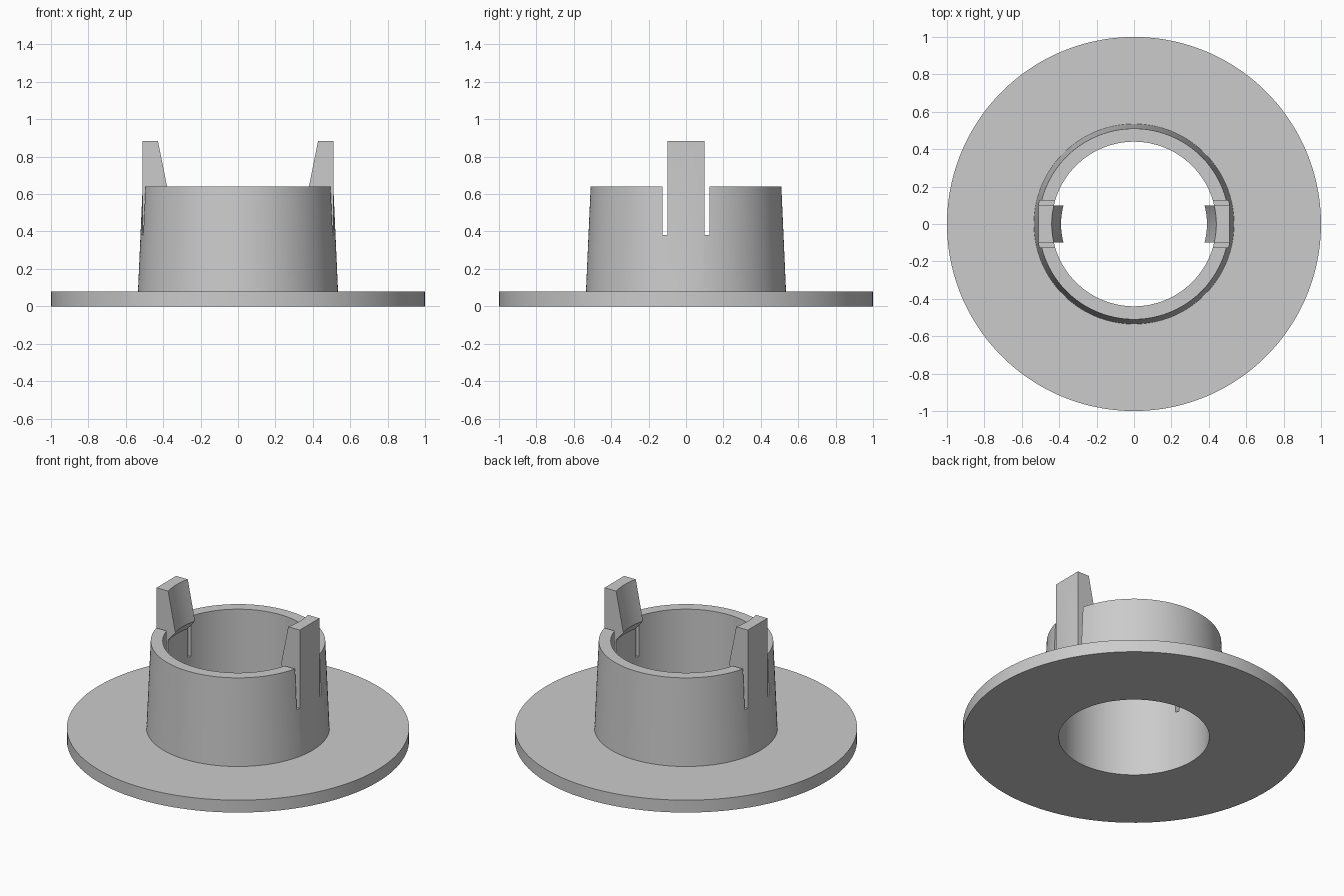
import bpy, bmesh, math
from mathutils import Matrix

SEGMENTS = 128
HOLE, TAB_HALF, SLOT_OUT, SLOT_FLOOR = 0.44, 0.10, 0.125, 0.38

cube = bpy.data.objects.get("Cube")
if cube:
    bpy.data.objects.remove(cube)

grey = bpy.data.materials.new("plain_grey")
grey.use_nodes = True
colour = (0.6, 0.6, 0.6, 1)
grey.diffuse_color = colour
grey.node_tree.nodes["Principled BSDF"].inputs["Base Color"].default_value = colour


def make_object(name, bm):
    bmesh.ops.recalc_face_normals(bm, faces=bm.faces)
    mesh = bpy.data.meshes.new(name)
    bm.to_mesh(mesh)
    bm.free()
    mesh.materials.append(grey)
    obj = bpy.data.objects.new(name, mesh)
    bpy.context.collection.objects.link(obj)
    return obj


def loft(bm, rings, closed):
    """Skin a list of closed cross-sections; cap the ends if open."""
    rows = [[bm.verts.new(p) for p in ring] for ring in rings]
    n = len(rows[0])
    pairs = list(zip(rows, rows[1:]))
    if closed:
        pairs.append((rows[-1], rows[0]))
    else:
        bm.faces.new(rows[0])
        bm.faces.new(rows[-1])
    for a, b in pairs:
        for i in range(n):
            j = (i + 1) % n
            bm.faces.new((a[i], a[j], b[j], b[i]))


def combine(target, tool, operation):
    mod = target.modifiers.new(operation.lower(), "BOOLEAN")
    mod.object, mod.operation, mod.solver = tool, operation, "EXACT"
    bpy.ops.object.select_all(action="DESELECT")
    bpy.context.view_layer.objects.active = target
    target.select_set(True)
    bpy.ops.object.modifier_apply(modifier=mod.name)
    bpy.data.objects.remove(tool)


# Round flange with a tapered collar, turned from one profile
profile = [(HOLE, 0), (1, 0), (1, 0.08), (0.535, 0.08), (0.51, 0.64), (HOLE, 0.64)]
bm = bmesh.new()
angles = [2 * math.pi * (k + 0.5) / SEGMENTS for k in range(SEGMENTS)]
loft(bm, [[(r * math.cos(a), r * math.sin(a), z) for r, z in profile] for a in angles], True)
body = make_object("flanged_collar", bm)


# Snap tab: flat outside, curved hook inside, rooted in the collar wall
def tab_section(y, side):
    def inner(r):
        return math.sqrt(r * r - y * y)
    points = [(0.511, 0.4), (0.511, 0.885), (inner(0.44), 0.885),
              (inner(0.39), 0.63), (inner(0.446), 0.56), (inner(0.446), 0.4)]
    return [(side * x, y, z) for x, z in points]


for side in (-1, 1):
    bm = bmesh.new()
    loft(bm, [tab_section(0.11 * k / 8, side) for k in range(-8, 9)], False)
    combine(body, make_object("snap_tab", bm), "UNION")

# Slots on both sides of each tab
for side in (-1, 1):
    for flank in (-1, 1):
        bm = bmesh.new()
        y = flank * (TAB_HALF + SLOT_OUT) / 2
        bmesh.ops.create_cube(bm, size=1, matrix=Matrix.Translation((side * 0.5, y, SLOT_FLOOR + 0.4))
                              @ Matrix.Diagonal((0.4, SLOT_OUT - TAB_HALF, 0.8, 1)))
        combine(body, make_object("slot_cutter", bm), "DIFFERENCE")

bpy.ops.object.shade_smooth_by_angle(angle=math.radians(25))
